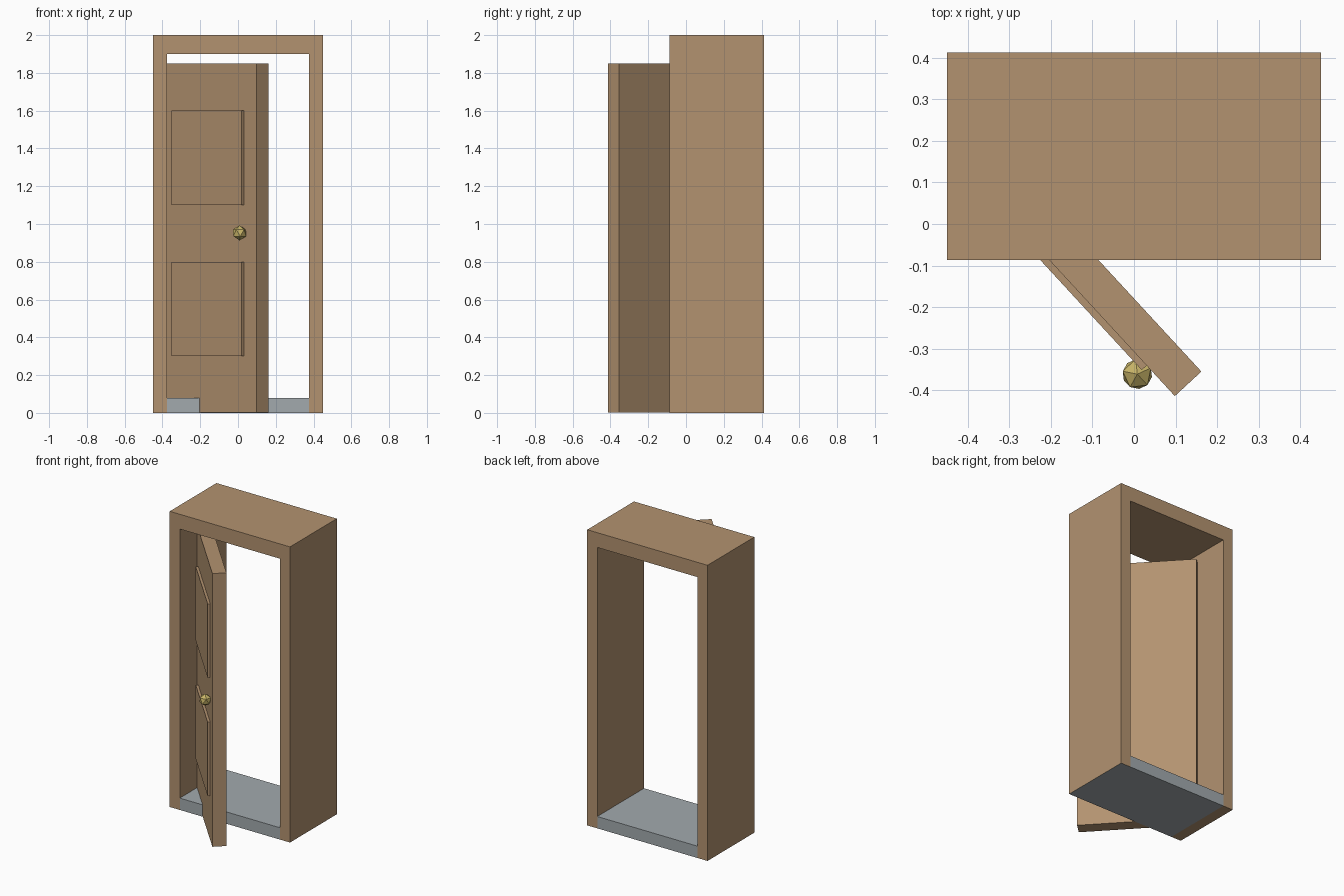
import bpy, bmesh, math
from mathutils import Matrix, Vector

cube = bpy.data.objects.get("Cube")
if cube:
    bpy.data.objects.remove(cube, do_unlink=True)


def material(name, rgb):
    m = bpy.data.materials.new(name)
    m.use_nodes = True
    m.diffuse_color = (*rgb, 1)
    m.node_tree.nodes["Principled BSDF"].inputs["Base Color"].default_value = (*rgb, 1)
    return m


wood = material("tan_wood", (0.45, 0.29, 0.163))
stone = material("grey_stone", (0.36, 0.40, 0.42))
brass = material("brass", (0.58, 0.46, 0.14))


def finish(name, bm, mats, matrix=Matrix()):
    bmesh.ops.recalc_face_normals(bm, faces=bm.faces[:])
    mesh = bpy.data.meshes.new(name)
    bm.to_mesh(mesh)
    bm.free()
    for m in mats:
        mesh.materials.append(m)
    ob = bpy.data.objects.new(name, mesh)
    ob.matrix_world = matrix
    bpy.context.collection.objects.link(ob)
    return ob


def box(name, lo, hi, mat, matrix=Matrix()):
    lo, hi = Vector(lo), Vector(hi)
    bm = bmesh.new()
    bmesh.ops.create_cube(bm, size=1)
    bmesh.ops.scale(bm, vec=hi - lo, verts=bm.verts)
    bmesh.ops.translate(bm, vec=(lo + hi) / 2, verts=bm.verts)
    return finish(name, bm, [mat], matrix)


FRONT, BACK = -0.087, 0.413
OUT, IN = 0.45, 0.375

# Door frame: an upside-down U profile pushed through its depth
bm = bmesh.new()
profile = [(-OUT, 0), (-OUT, 2), (OUT, 2), (OUT, 0),
           (IN, 0), (IN, 1.9), (-IN, 1.9), (-IN, 0)]
face = bm.faces.new([bm.verts.new((x, FRONT, z)) for x, z in profile])
ext = bmesh.ops.extrude_face_region(bm, geom=[face])
moved = [v for v in ext["geom"] if isinstance(v, bmesh.types.BMVert)]
bmesh.ops.translate(bm, vec=(0, BACK - FRONT, 0), verts=moved)
# The sole of the left jamb is stone like the threshold
for f in bm.faces:
    c = f.calc_center_median()
    if c.z < 0.01 and c.x > 0:
        f.material_index = 1
finish("door_frame", bm, [wood, stone])

# Threshold
box("threshold", (-IN, FRONT, 0), (IN, BACK, 0.08), stone)

# Door leaf, swung open about its hinge (local x runs along the leaf)
hinge = Matrix.Translation((-IN, (FRONT + BACK) / 2, 0)) @ Matrix.Rotation(math.radians(-47.3), 4, "Z")
LENGTH, HALF = 0.745, 0.0435
box("door_leaf", (0, -HALF, 0.002), (LENGTH, HALF, 1.85), wood, hinge)

# Raised panels on the outer face
for name, z in (("lower_panel", 0.3), ("upper_panel", 1.1)):
    box(name, (0.1, -HALF - 0.016, z), (LENGTH - 0.1, -HALF + 0.01, z + 0.5), wood, hinge)

# Faceted door knob
bm = bmesh.new()
bmesh.ops.create_icosphere(bm, subdivisions=1, radius=0.04)
finish("door_knob", bm, [brass], hinge @ Matrix.Translation((0.645, -0.074, 0.953)))
